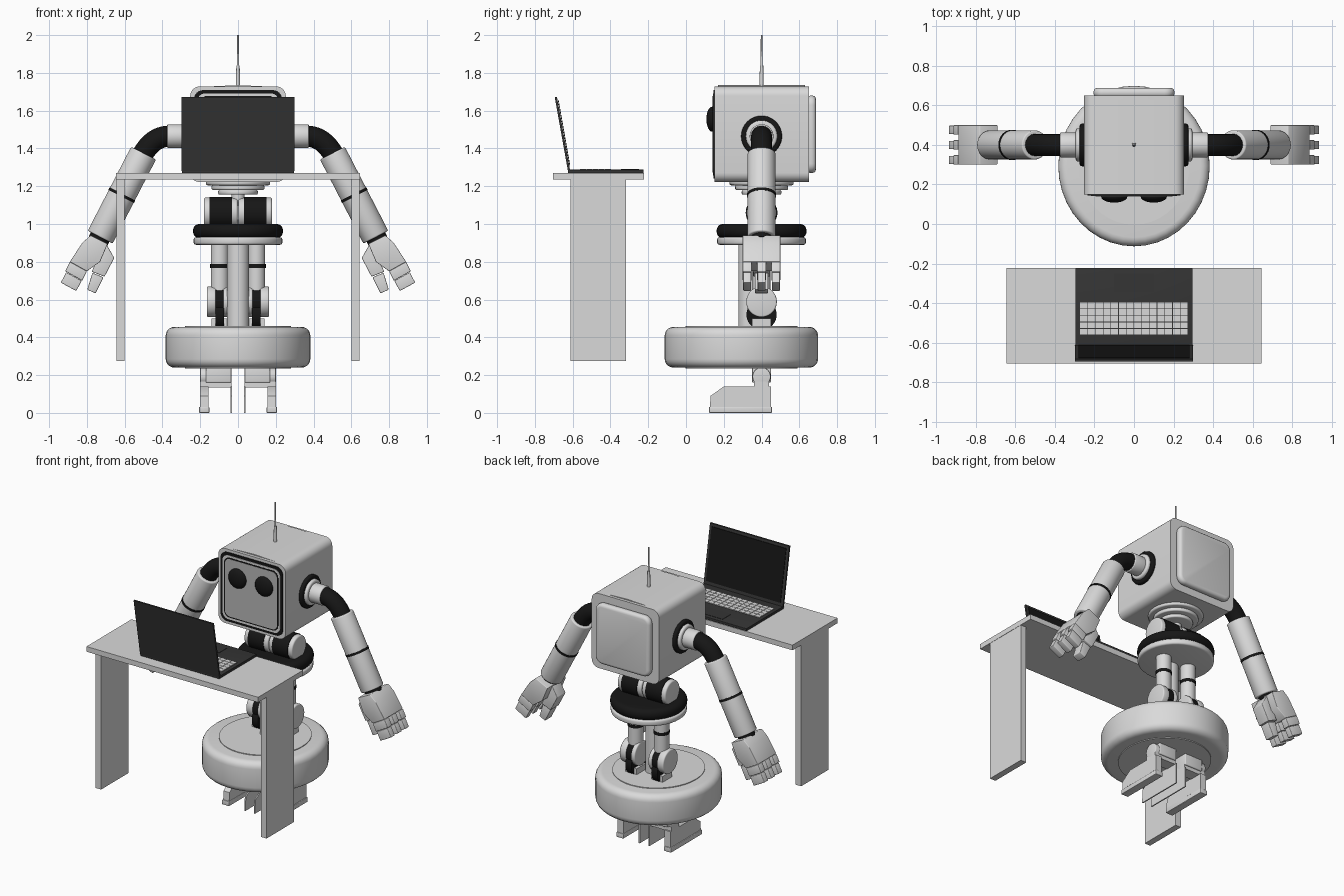
import bpy, bmesh
from math import pi
from mathutils import Vector, Matrix

old = bpy.data.objects.get("Cube")
if old:
    bpy.data.objects.remove(old, do_unlink=True)


def material(name, v):
    m = bpy.data.materials.new(name)
    m.diffuse_color = (v, v, v, 1)
    m.use_nodes = True
    m.node_tree.nodes["Principled BSDF"].inputs["Base Color"].default_value = (v, v, v, 1)
    return m


LIGHT = material("light grey", 0.7)
SCREEN = material("screen grey", 0.48)
DARK = material("dark grey", 0.035)
BLACK = material("black", 0.008)
made = []


def finish(name, bm, mat, bevel=0, segs=3):
    if bevel:
        edges = [e for e in bm.edges if e.calc_face_angle(0) > 0.7]
        bmesh.ops.bevel(bm, geom=edges, offset=bevel, segments=segs, profile=0.5, affect='EDGES')
    bmesh.ops.recalc_face_normals(bm, faces=bm.faces)
    me = bpy.data.meshes.new(name)
    bm.to_mesh(me)
    bm.free()
    me.materials.append(mat)
    ob = bpy.data.objects.new(name, me)
    bpy.context.collection.objects.link(ob)
    made.append(ob)
    return ob


def box(name, lo, hi, mat=LIGHT, bevel=0):
    lo, hi = Vector(lo), Vector(hi)
    bm = bmesh.new()
    bmesh.ops.create_cube(bm, size=1)
    for v in bm.verts:
        v.co = (lo + hi) / 2 + v.co * (hi - lo)
    return finish(name, bm, mat, bevel)


def rod(name, a, b, r, mat=LIGHT, bevel=0, r2=None, stretch=1, segs=3):
    a, b = Vector(a), Vector(b)
    bm = bmesh.new()
    turn = (b - a).to_track_quat('Z', 'Y').to_matrix().to_4x4()
    bmesh.ops.create_cone(bm, cap_ends=True, segments=40, radius1=r, radius2=r2 or r,
                          depth=(b - a).length)
    bmesh.ops.scale(bm, verts=bm.verts, vec=(1, stretch, 1))
    bmesh.ops.transform(bm, matrix=Matrix.Translation((a + b) / 2) @ turn, verts=bm.verts)
    return finish(name, bm, mat, bevel, segs)


def prism(name, pts, axis, a, b, mat=LIGHT, bevel=0):
    """Extrude a polygon, in xz for axis y or in yz for axis x."""
    bm = bmesh.new()
    place = (lambda p, t: (p[0], t, p[1])) if axis == 'y' else (lambda p, t: (t, p[0], p[1]))
    face = bm.faces.new([bm.verts.new(place(p, a)) for p in pts])
    out = bmesh.ops.extrude_face_region(bm, geom=[face])
    new = [v for v in out['geom'] if isinstance(v, bmesh.types.BMVert)]
    step = Vector(place((0, 0), b - a))
    bmesh.ops.translate(bm, verts=new, vec=step)
    return finish(name, bm, mat, bevel)


def slab(name, half, zc, y0, y1, radius, mat=LIGHT, rim=0):
    """Square plate with rounded corners, facing along y."""
    bm = bmesh.new()
    bmesh.ops.create_cube(bm, size=2)
    for v in bm.verts:
        v.co = (v.co.x * half, y1 if v.co.y > 0 else y0, zc + v.co.z * half)
    corners = [e for e in bm.edges if abs(e.verts[0].co.y - e.verts[1].co.y) > 1e-5]
    bmesh.ops.bevel(bm, geom=corners, offset=radius, segments=6, profile=0.5, affect='EDGES')
    return finish(name, bm, mat, rim)


def ball(name, c, size, mat):
    bm = bmesh.new()
    bmesh.ops.create_uvsphere(bm, u_segments=28, v_segments=16, radius=1)
    for v in bm.verts:
        v.co = Vector(c) + v.co * Vector(size)
    return finish(name, bm, mat)


# Head with framed screen, back panel and antenna
Y = 0.4
slab("head", 0.253, 1.475, 0.15, 0.65, 0.05)
slab("head_back_panel", 0.205, 1.475, 0.64, 0.688, 0.05, LIGHT, 0.02)
slab("screen_seal", 0.234, 1.475, 0.145, 0.155, 0.05, BLACK)
slab("screen_rim", 0.217, 1.475, 0.142, 0.152, 0.045)
slab("screen_gap", 0.203, 1.475, 0.1405, 0.15, 0.04, BLACK)
slab("screen", 0.195, 1.475, 0.139, 0.15, 0.035, SCREEN)
prism("head_top", [(-0.2, 1.726), (0.2, 1.726), (0, 1.735)], 'y', 0.17, 0.63)
rod("antenna_base", (0, Y, 1.72), (0, Y, 1.84), 0.011, r2=0.009)
rod("antenna_tip", (0, Y, 1.84), (0, Y, 2), 0.006, r2=0.004)

# Neck, chest drums and waist
rod("neck_plate", (0, Y, 1.205), (0, Y, 1.235), 0.17, bevel=0.01)
rod("neck_ring_upper", (0, Y, 1.18), (0, Y, 1.205), 0.14, bevel=0.008)
rod("neck_ring_lower", (0, Y, 1.155), (0, Y, 1.18), 0.105, bevel=0.008)
rod("neck_post", (0, Y, 1.0), (0, Y, 1.16), 0.035)
rod("waist_cushion", (0, Y, 0.925), (0, Y, 1.0), 0.238, BLACK, 0.034, segs=5)
rod("waist_plate", (0, Y, 0.89), (0, Y, 0.93), 0.235, bevel=0.012)
rod("support_post", (0, 0.335, 0.44), (0, 0.335, 0.9), 0.058)

# Round base
rod("base", (0, 0.293, 0.24), (0, 0.293, 0.455), 0.383, bevel=0.045, stretch=1.06, segs=5)
rod("base_core", (0, 0.293, 0.235), (0, 0.293, 0.46), 0.28, stretch=1.06)

for s, side in ((1, "left"), (-1, "right")):
    def P(x, z, y=Y):
        return (s * x, y, z)

    def hand_part(name, pts, a, b):
        prism(f"{side}_{name}", [(s * x, z) for x, z in pts], 'y', a, b, LIGHT, 0.004)

    def block(name, x0, x1, y0, y1, z0, z1, mat=LIGHT, bevel=0):
        lo, hi = sorted((s * x0, s * x1))
        box(f"{side}_{name}", (lo, y0, z0), (hi, y1, z1), mat, bevel)

    # Eyes
    ball(f"{side}_eye", P(0.1, 1.555, 0.138), (0.066, 0.03, 0.066), BLACK)

    # Shoulder socket and bent joint
    rod(f"{side}_shoulder_seal", P(0.24, 1.465), P(0.275, 1.465), 0.108, BLACK, 0.012)
    rod(f"{side}_shoulder_cup", P(0.26, 1.465), P(0.295, 1.465), 0.084, bevel=0.012)
    rod(f"{side}_shoulder", P(0.27, 1.465), P(0.375, 1.465), 0.063, bevel=0.006)
    cu = bpy.data.curves.new(f"{side}_arm_bend", 'CURVE')
    cu.dimensions = '3D'
    cu.bevel_depth = 0.056
    cu.bevel_resolution = 6
    sp = cu.splines.new('BEZIER')
    sp.bezier_points.add(1)
    for bp, co, d in zip(sp.bezier_points, (P(0.36, 1.465), P(0.52, 1.34)),
                         (Vector((s * 0.08, 0, 0)), Vector((s * 0.035, 0, -0.07)))):
        bp.co = co
        bp.handle_left = Vector(co) - d
        bp.handle_right = Vector(co) + d
    cu.materials.append(BLACK)
    bpy.context.collection.objects.link(bpy.data.objects.new(f"{side}_arm_bend", cu))

    # Arm tube with a seam band and wrist
    top, end = Vector(P(0.5, 1.375)), Vector(P(0.73, 0.93))
    rod(f"{side}_arm", top, end, 0.074, bevel=0.008)
    rod(f"{side}_arm_band", top.lerp(end, 0.485), top.lerp(end, 0.515), 0.0765, BLACK)
    rod(f"{side}_wrist", end, top.lerp(end, 1.05), 0.055, BLACK)

    # Hand: palm, thumb and three two-part fingers
    hand_part("palm", [(0.78, 0.94), (0.69, 0.895), (0.73, 0.80), (0.80, 0.75),
                       (0.89, 0.80), (0.825, 0.90)], 0.3, 0.5)
    hand_part("thumb_base", [(0.70, 0.90), (0.655, 0.82), (0.707, 0.721),
                             (0.775, 0.748), (0.74, 0.82)], 0.355, 0.445)
    hand_part("thumb_tip", [(0.771, 0.742), (0.712, 0.718), (0.755, 0.632),
                            (0.798, 0.653)], 0.365, 0.435)
    for i in range(3):
        y = 0.3 + i * 0.076
        hand_part(f"finger_{i}_base", [(0.89, 0.80), (0.80, 0.75), (0.825, 0.70), (0.915, 0.75)],
                  y, y + 0.048)
        hand_part(f"finger_{i}_tip", [(0.91, 0.745), (0.828, 0.70), (0.856, 0.645), (0.938, 0.69)],
                  y + 0.003, y + 0.045)

    # Chest drum
    rod(f"{side}_drum", P(0.002, 1.06), P(0.18, 1.06), 0.08, bevel=0.01)
    rod(f"{side}_drum_band", P(0.032, 1.06), P(0.15, 1.06), 0.084, BLACK)

    # Leg, knee and shin
    rod(f"{side}_thigh", P(0.097, 0.6), P(0.097, 0.9), 0.047)
    rod(f"{side}_thigh_band", P(0.097, 0.767), P(0.097, 0.787), 0.05, BLACK)
    rod(f"{side}_knee_inner", P(0.05, 0.588), P(0.078, 0.588), 0.081, bevel=0.008)
    rod(f"{side}_knee_outer", P(0.117, 0.588), P(0.165, 0.588), 0.081, bevel=0.008)
    rod(f"{side}_knee_belt", P(0.075, 0.588), P(0.12, 0.588), 0.076, BLACK)
    rod(f"{side}_shin_belt", P(0.075, 0.52), P(0.12, 0.52), 0.08, BLACK)
    block("shin", 0.055, 0.14, 0.35, 0.45, 0.44, 0.5)

    # Ankle and hollow foot
    block("ankle", 0.035, 0.17, 0.35, 0.45, 0.16, 0.25, LIGHT, 0.006)
    rod(f"{side}_ankle_pin", P(0.035, 0.192), P(0.2, 0.192), 0.048, bevel=0.005)
    outline = [(0.125, 0.0), (0.45, 0.0), (0.45, 0.14), (0.2, 0.14), (0.13, 0.09)]
    for name, a, b in (("outer", 0.155, 0.2), ("inner", 0.032, 0.04)):
        prism(f"{side}_foot_{name}", outline, 'x', s * a, s * b)
    block("foot_sole_edge", 0.152, 0.206, 0.122, 0.455, 0.0, 0.032, LIGHT, 0.004)
    block("foot_bridge", 0.035, 0.2, 0.36, 0.44, 0.135, 0.165)

    # Desk leg
    block("desk_leg", 0.6, 0.643, -0.612, -0.317, 0.275, 1.24)

# Desk top and laptop
box("desk_top", (-0.645, -0.705, 1.235), (0.645, -0.222, 1.27))
box("laptop_base", (-0.297, -0.625, 1.27), (0.297, -0.224, 1.288), DARK, 0.003)
prism("laptop_lid", [(-0.625, 1.28), (-0.613, 1.28), (-0.683, 1.672), (-0.695, 1.672)],
      'x', -0.298, 0.298, DARK)
prism("laptop_display", [(-0.617, 1.31), (-0.613, 1.31), (-0.674, 1.655), (-0.678, 1.655)],
      'x', -0.28, 0.28, BLACK)
box("touchpad", (-0.1, -0.345, 1.286), (0.1, -0.25, 1.29), DARK)

# Keyboard: rows of thin keys
for row in range(5):
    for col in range(14):
        x, y = -0.272 + col * 0.039, -0.56 + row * 0.033
        box(f"key_{row}_{col}", (x, y, 1.286), (x + 0.036, y + 0.03, 1.292))

bpy.ops.object.select_all(action='DESELECT')
for ob in made:
    ob.select_set(True)
bpy.context.view_layer.objects.active = made[0]
bpy.ops.object.shade_smooth_by_angle(angle=pi / 5)
